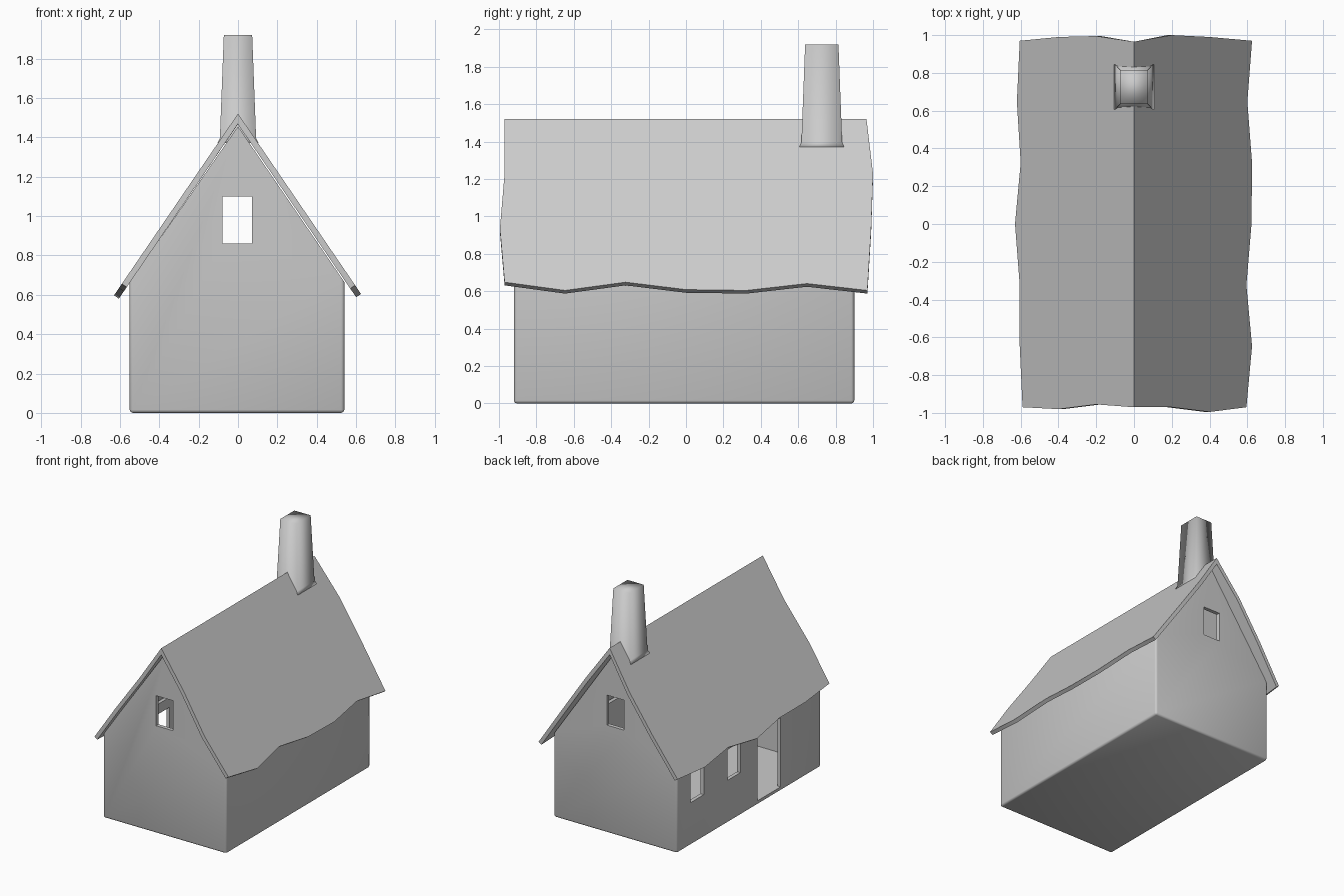
import bpy, bmesh, math
from mathutils import Vector

if "Cube" in bpy.data.objects:
    bpy.data.objects.remove(bpy.data.objects["Cube"])


def make(name, bm, angle):
    bmesh.ops.recalc_face_normals(bm, faces=bm.faces)
    me = bpy.data.meshes.new(name)
    bm.to_mesh(me)
    bm.free()
    ob = bpy.data.objects.new(name, me)
    bpy.context.collection.objects.link(ob)
    smooth(ob, angle)
    return ob


def activate(ob):
    bpy.ops.object.select_all(action='DESELECT')
    ob.select_set(True)
    bpy.context.view_layer.objects.active = ob


def smooth(ob, angle):
    activate(ob)
    bpy.ops.object.shade_smooth_by_angle(angle=math.radians(angle))


def loft(bm, rings):
    """Skin a list of equally long closed rings and cap both ends."""
    vs = [[bm.verts.new(p) for p in r] for r in rings]
    n = len(vs[0])
    for a, b in zip(vs, vs[1:]):
        for i in range(n):
            bm.faces.new((a[i], a[(i + 1) % n], b[(i + 1) % n], b[i]))
    bm.faces.new(vs[0][::-1])
    bm.faces.new(vs[-1])


def rect(x0, x1, y0, y1, z):
    return [(x0, y0, z), (x1, y0, z), (x1, y1, z), (x0, y1, z)]


def box(bm, x0, x1, y0, y1, z0, z1):
    loft(bm, [rect(x0, x1, y0, y1, z0), rect(x0, x1, y0, y1, z1)])


# Walls: gabled shell with softened corners, open under the roof
bm = bmesh.new()
profile = [(-0.55, 0), (0.54, 0), (0.54, 0.665), (0, 1.455), (-0.55, 0.665)]
loft(bm, [[(x, y, z) for x, z in profile] for y in (-0.92, 0.90)])
bmesh.ops.recalc_face_normals(bm, faces=bm.faces)
bm.normal_update()
corners = []
for e in bm.edges:
    a, b = (v.co for v in e.verts)
    if max(a.z, b.z) < 0.01 or (abs(a.x - b.x) < 0.01 and abs(a.y - b.y) < 0.01):
        corners.append(e)
bmesh.ops.bevel(bm, geom=corners, offset=0.016, segments=2, profile=0.5, affect='EDGES')
bm.normal_update()
slopes = [f for f in bm.faces if f.normal.z > 0.3 and f.calc_center_median().z > 0.7]
bmesh.ops.delete(bm, geom=slopes, context='FACES')
walls = make("walls", bm, 50)
shell = walls.modifiers.new("shell", 'SOLIDIFY')
shell.thickness = 0.03
shell.offset = -1
shell.use_even_offset = True

# Openings: both gable windows, two side windows, door
bm = bmesh.new()
box(bm, -0.08, 0.07, -1.2, 1.2, 0.86, 1.10)
for y0, y1, z0 in ((0.56, 0.73, 0.34), (0.10, 0.26, 0.34), (-0.41, -0.12, 0.032)):
    box(bm, -0.8, -0.4, y0, y1, z0, 0.585)
cutter = make("opening_cutter", bm, 10)
cutter.hide_render = True
cut = walls.modifiers.new("openings", 'BOOLEAN')
cut.operation = 'DIFFERENCE'
cut.solver = 'EXACT'
cut.object = cutter
activate(walls)
bpy.ops.object.modifier_apply(modifier="shell")
bpy.ops.object.modifier_apply(modifier="openings")
bpy.data.objects.remove(cutter)
smooth(walls, 50)

# Roof: pitched sheet with hand-cut wavy edges
left = (-0.59, -0.605, -0.605, -0.63, -0.60, -0.62, -0.605)
right = (0.595, 0.625, 0.595, 0.622, 0.625, 0.60, 0.625)
front = (-0.97, -0.98, -0.955, -0.97, -0.97, -0.995, -0.97)
back = (0.97, 0.99, 0.995, 0.965, 1.0, 0.99, 0.97)
bm = bmesh.new()
rows = []
for j in range(7):
    row = []
    for i in range(7):
        x = (i - 3) * 0.2
        if i == 0:
            x = left[j]
        elif i == 6:
            x = right[j]
        y = front[i] + (back[i] - front[i]) * j / 6
        row.append(bm.verts.new((x, y, 1.52 - 1.465 * abs(x))))
    rows.append(row)
for a, b in zip(rows, rows[1:]):
    for i in range(6):
        bm.faces.new((a[i], a[i + 1], b[i + 1], b[i]))
roof = make("roof", bm, 60)
if roof.data.polygons[0].normal.z < 0:
    roof.data.flip_normals()
mod = roof.modifiers.new("thickness", 'SOLIDIFY')
mod.thickness = 0.03
mod.offset = -1
mod.use_even_offset = True
activate(roof)
bpy.ops.object.modifier_apply(modifier="thickness")
smooth(roof, 60)

# Chimney: tapered stack with a small flared foot astride the ridge
bm = bmesh.new()
loft(bm, [rect(-0.105, 0.105, 0.605, 0.845, 1.37),
          rect(-0.092, 0.092, 0.617, 0.835, 1.395),
          rect(-0.072, 0.072, 0.637, 0.815, 1.92)])
make("chimney", bm, 180)
